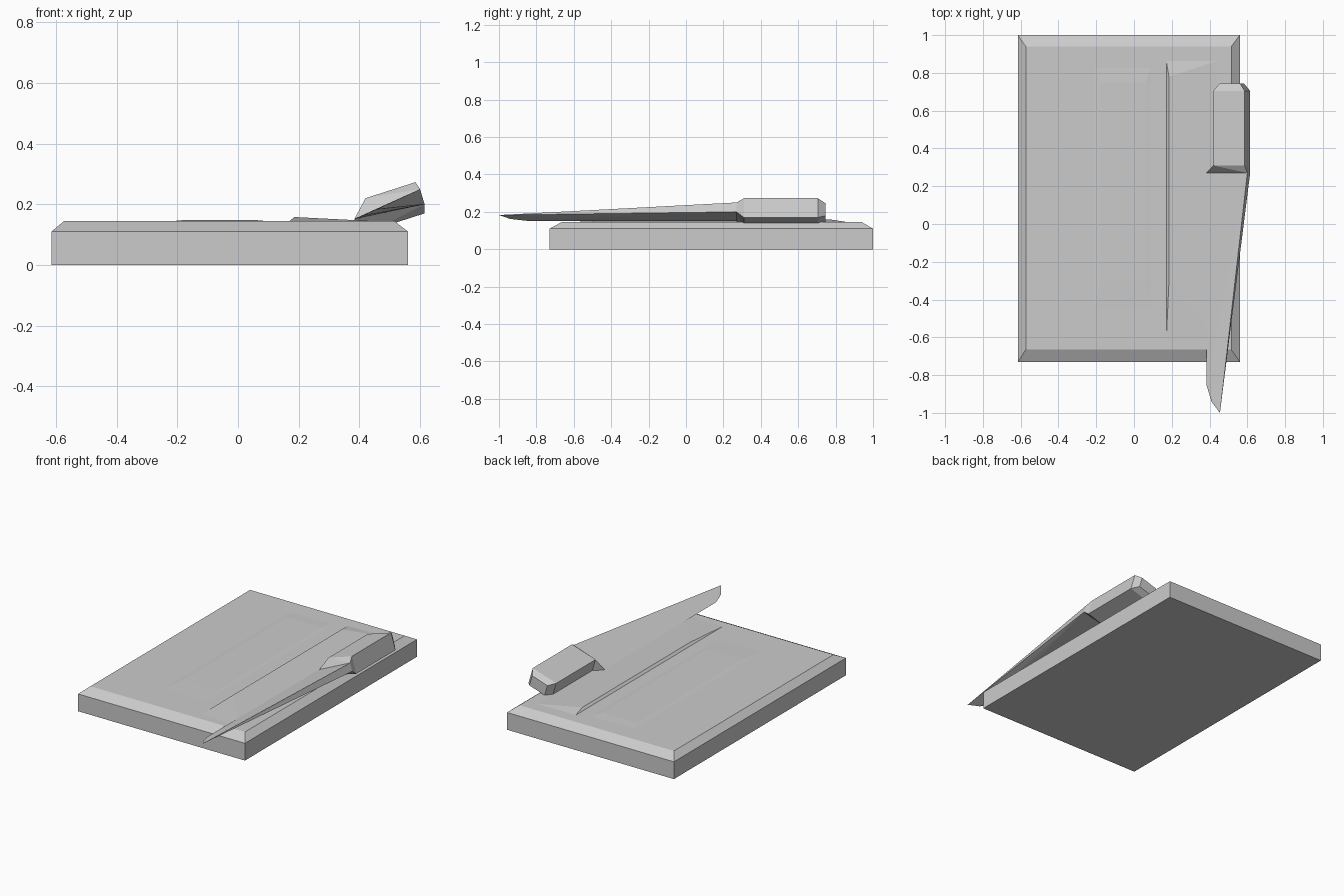
import bpy
import bmesh

default = bpy.data.objects.get("Cube")
if default:
    bpy.data.objects.remove(default, do_unlink=True)

grey = bpy.data.materials.new("plain grey")
grey.use_nodes = True
colour = (0.6, 0.6, 0.6, 1)
grey.diffuse_color = colour
grey.node_tree.nodes["Principled BSDF"].inputs["Base Color"].default_value = colour


def hull(name, points):
    """Make a flat-sided solid wrapped round a few corner points."""
    bm = bmesh.new()
    for p in points:
        bm.verts.new(p)
    bmesh.ops.convex_hull(bm, input=bm.verts[:])
    bmesh.ops.dissolve_limit(bm, angle_limit=0.005, verts=bm.verts[:], edges=bm.edges[:])
    bmesh.ops.recalc_face_normals(bm, faces=bm.faces[:])
    mesh = bpy.data.meshes.new(name)
    bm.to_mesh(mesh)
    bm.free()
    mesh.materials.append(grey)
    obj = bpy.data.objects.new(name, mesh)
    bpy.context.collection.objects.link(obj)
    return obj


def rectangle(x0, x1, y0, y1, z):
    return [(x, y, z) for x in (x0, x1) for y in (y0, y1)]


def section(profile, y, scale=1):
    """Place an x-z profile at depth y, shrunk about its middle."""
    cx = sum(p[0] for p in profile) / len(profile)
    cz = sum(p[1] for p in profile) / len(profile)
    return [(cx + (x - cx) * scale, y, cz + (z - cz) * scale) for x, z in profile]


# Board with a bevelled upper rim
hull("board", rectangle(-0.615, 0.56, -0.73, 1, 0)
     + rectangle(-0.615, 0.56, -0.73, 1, 0.11)
     + rectangle(-0.573, 0.515, -0.665, 0.94, 0.145))

# Very shallow swellings on the board's top
hull("board_swelling", rectangle(-0.22, 0.1, -0.5, 0.85, 0.144)
     + rectangle(-0.18, 0.06, -0.3, 0.75, 0.148))
hull("board_ridge", rectangle(0.17, 0.46, -0.64, 0.87, 0.144)
     + [(0.185, -0.305, 0.158), (0.185, 0.78, 0.158)])

# Knife handle, tilted, with a tapered butt
grip = [(0.42, 0.22), (0.585, 0.273), (0.615, 0.17), (0.45, 0.117)]
heel = [(0.383, 0.15), (0.6, 0.25), (0.615, 0.2)]
hull("knife_handle", section(grip, 0.31) + section(grip, 0.705)
     + section(grip, 0.745, 0.65))

# Collar joining the handle to the blade
hull("knife_collar", section(grip, 0.31) + section(heel, 0.27))

# Wedge-shaped blade, thick at the spine and curved up to the tip
hull("knife_blade", section(heel, 0.27)
     + [(0.383, -0.85, 0.152), (0.41, -0.94, 0.162), (0.455, -1, 0.183)])
